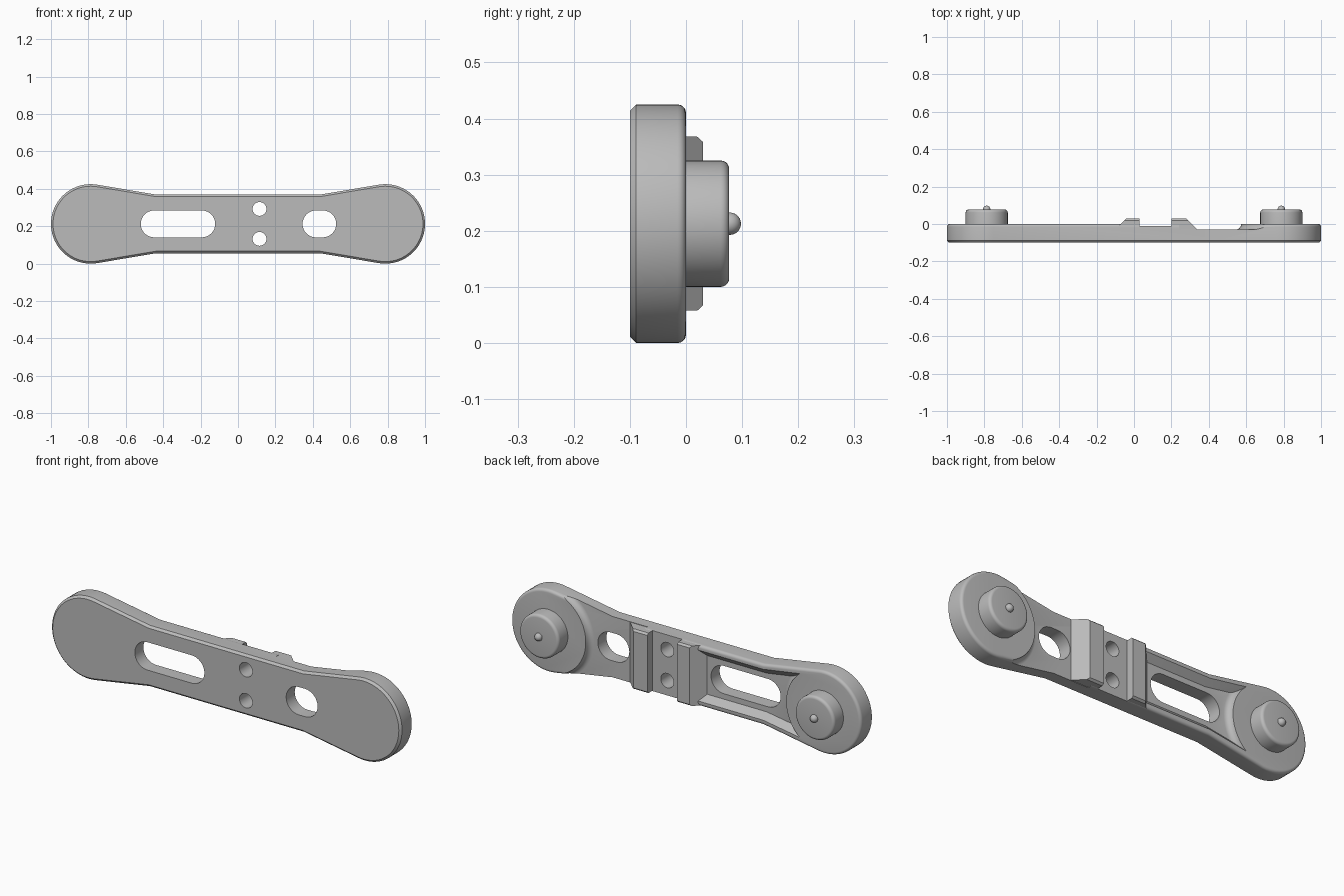
import bpy, bmesh, math

if "Cube" in bpy.data.objects:
    bpy.data.objects.remove(bpy.data.objects["Cube"])

CZ, EX, ER, WX, WH = 0.2125, 0.7875, 0.2125, 0.44, 0.157
grey = bpy.data.materials.new("plain_grey")
grey.diffuse_color = (0.5, 0.5, 0.5, 1)
grey.use_nodes = True
grey.node_tree.nodes["Principled BSDF"].inputs["Base Color"].default_value = grey.diffuse_color


def loft(name, levels):
    """Stack of (y, [(x, z), ...]) sections, z relative to the centre line."""
    bm = bmesh.new()
    rings = [[bm.verts.new((x, y, CZ + z)) for x, z in pts] for y, pts in levels]
    n = len(rings[0])
    for a, b in zip(rings, rings[1:]):
        for i in range(n):
            j = (i + 1) % n
            bm.faces.new((a[i], a[j], b[j], b[i]))
    bm.faces.new(rings[0])
    bm.faces.new(rings[-1])
    bmesh.ops.recalc_face_normals(bm, faces=bm.faces)
    me = bpy.data.meshes.new(name)
    bm.to_mesh(me)
    bm.free()
    me.materials.append(grey)
    ob = bpy.data.objects.new(name, me)
    bpy.context.collection.objects.link(ob)
    return ob


def circle(cx, r, cz=0.0, n=64):
    return [(cx + r * math.cos(2 * math.pi * i / n), cz + r * math.sin(2 * math.pi * i / n))
            for i in range(n)]


def rect(x0, x1, h):
    return [(x0, -h), (x1, -h), (x1, h), (x0, h)]


def stadium(x0, x1, r, n=16):
    arc = [-math.pi / 2 + math.pi * i / n for i in range(n + 1)]
    right = [(x1 - r + r * math.cos(a), r * math.sin(a)) for a in arc]
    return right + [(x0 + r - r * math.cos(a), -r * math.sin(a)) for a in arc]


def outline(inset, n=40):
    """Dog-bone: end circles joined to a straight waist by tangent lines."""
    r, h = ER - inset, WH - inset
    dx, d = EX - WX, math.hypot(EX - WX, h)
    t = math.pi - math.atan2(h, dx) - math.acos(r / d)
    right = [(EX + r * math.cos(a), r * math.sin(a))
             for a in (-t + 2 * t * i / n for i in range(n + 1))]
    right = [(WX, -h)] + right + [(WX, h)]
    return right + [(-x, -z) for x, z in right]


def cut(target, tool):
    m = target.modifiers.new("cut", 'BOOLEAN')
    m.operation, m.solver, m.object = 'DIFFERENCE', 'EXACT', tool
    bpy.context.view_layer.objects.active = target
    bpy.ops.object.modifier_apply(modifier=m.name)
    bpy.data.objects.remove(tool)


def smooth(ob, angle=30):
    bpy.ops.object.select_all(action='DESELECT')
    ob.select_set(True)
    bpy.context.view_layer.objects.active = ob
    bpy.ops.object.shade_smooth_by_angle(angle=math.radians(angle))


def rounded(y0, y1, r, n=5):
    """(y, inset) steps of a rounded edge ending at y1."""
    steps = [math.pi / 2 * i / n for i in range(n + 1)]
    return [(y0, 0)] + [(y1 - r + r * math.sin(a), r - r * math.cos(a)) for a in steps]


# Plate: chamfered front edge, rounded back edge
body = loft("handle_plate", [(y, outline(i)) for y, i in
                             [(-0.1, 0.011)] + rounded(-0.089, 0, 0.015)])


# Solid end pad with a coved foot, kept clear of the recesses
def end_pad(sx):
    prof = [(-0.06, 0.246), (-0.0305, 0.246), (-0.028, 0.233), (-0.022, 0.224),
            (-0.012, 0.217), (0.0, 0.2145), (0.1, 0.2145)]
    return loft("pad_helper", [(y, circle(sx * EX, r, n=96)) for y, r in prof])


# Full width recess at the right
low = loft("low_cutter", [(-0.03, rect(0.24, EX, 0.3)), (0.05, rect(0.24, EX, 0.3))])
cut(low, end_pad(1))
cut(body, low)


# Railed pocket with sloping sides at the left
def pocket(h):
    half = [(-0.02, h), (-WX, h), (-EX, h + 0.055)]
    return half + [(x, -z) for x, z in reversed(half)]


well = loft("pocket_cutter", [(-0.03, pocket(0.10)), (0.01, pocket(0.142))])
cut(well, end_pad(-1))
cut(body, well)

# Shallow channel between the ridges
cut(body, loft("channel_cutter", [(-0.011, rect(0.03, 0.20, 0.3)), (0.05, rect(0.03, 0.20, 0.3))]))

# Through slots and screw holes
for shape in (stadium(-0.52, -0.122, 0.072), stadium(0.345, 0.525, 0.072),
              circle(0.115, 0.037, 0.08, 40), circle(0.115, 0.037, -0.08, 40)):
    cut(body, loft("hole_cutter", [(-0.2, shape), (0.1, shape)]))
smooth(body)

# Cross ridges: one steep side, one sloping side
loft("ridge_left", [(-0.034, rect(-0.104, 0.03, 0.155)), (0.02, rect(-0.05, 0.03, 0.155)),
                    (0.03, rect(-0.04, 0.03, 0.146))])
loft("ridge_right", [(-0.034, rect(0.20, 0.344, 0.155)), (0.02, rect(0.20, 0.29, 0.155)),
                     (0.03, rect(0.20, 0.28, 0.146))])

# Round bosses with a small ball pin
for side, sx in (("left", -1), ("right", 1)):
    smooth(loft("boss_" + side, [(y, circle(sx * EX, 0.1125 - i))
                                 for y, i in rounded(-0.02, 0.077, 0.015)]))
    bpy.ops.mesh.primitive_uv_sphere_add(segments=24, ring_count=12, radius=0.02,
                                         location=(sx * EX, 0.078, CZ))
    pin = bpy.context.object
    pin.name = "pin_" + side
    pin.data.materials.append(grey)
    smooth(pin)
